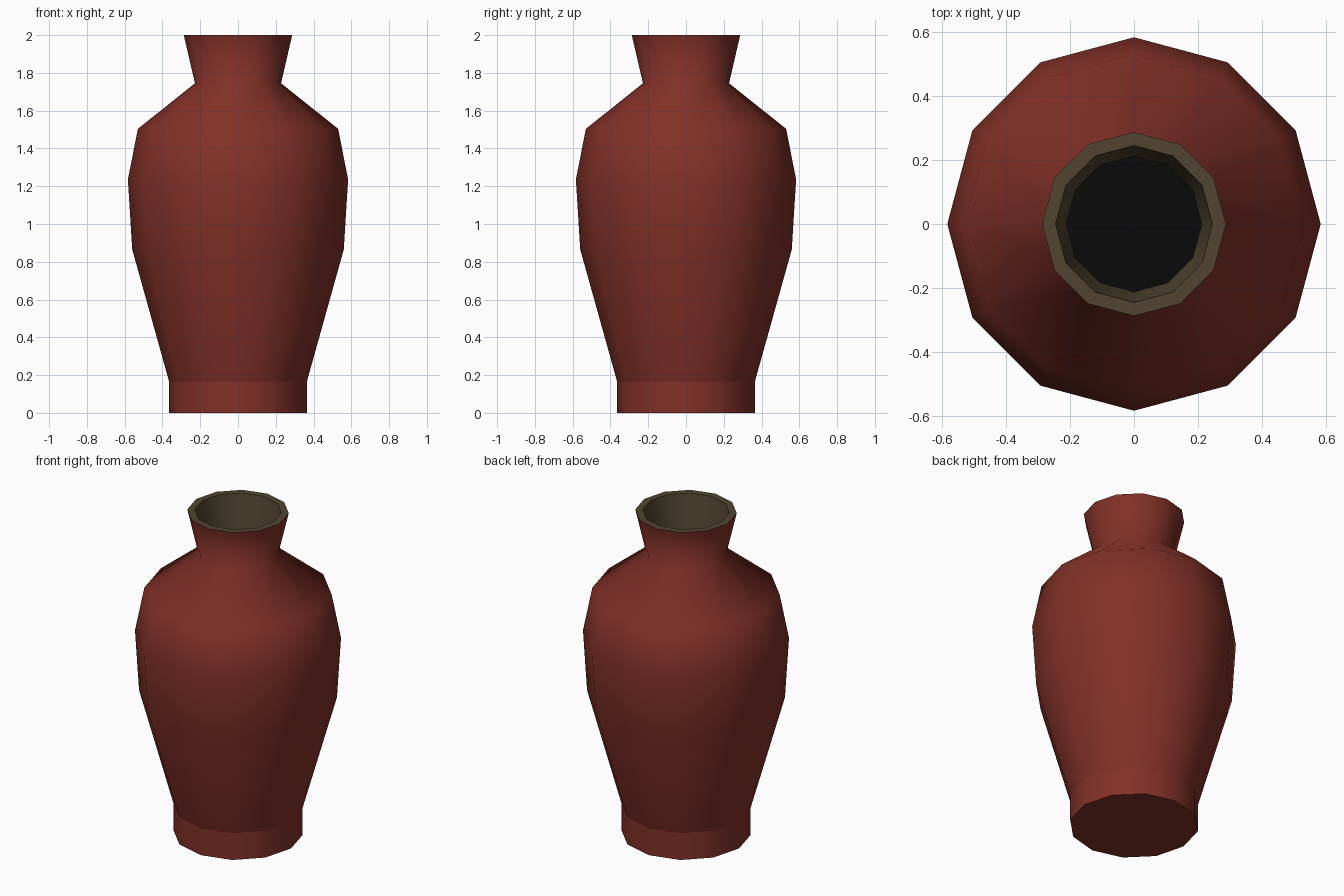
import bpy, bmesh
from math import cos, sin, tau

if "Cube" in bpy.data.objects:
    bpy.data.objects.remove(bpy.data.objects["Cube"])

SIDES = 12


def material(name, rgb):
    m = bpy.data.materials.new(name)
    m.diffuse_color = (*rgb, 1)
    m.use_nodes = True
    m.node_tree.nodes["Principled BSDF"].inputs["Base Color"].default_value = m.diffuse_color
    return m


# (radius, z) from the underside, up the outer wall, over the lip, into the mouth
profile = [(0.365, 0), (0.365, 0.167), (0.56, 0.865), (0.583, 1.236),
           (0.53, 1.504), (0.228, 1.745), (0.287, 2.0),
           (0.245, 2.0), (0.212, 1.75)]
# Material of each band: 0 red glaze, 1 olive lip, 2 dark mouth
band_material = [0, 0, 0, 0, 0, 0, 1, 1]
sharp_rings = {0, 1, 6, 7, 8}

bm = bmesh.new()
rings = [[bm.verts.new((r * cos(tau * i / SIDES), r * sin(tau * i / SIDES), z))
          for i in range(SIDES)] for r, z in profile]

# Lathed wall
for k, mat in enumerate(band_material):
    a, b = rings[k], rings[k + 1]
    for i in range(SIDES):
        j = (i + 1) % SIDES
        f = bm.faces.new((a[i], a[j], b[j], b[i]))
        f.material_index = mat
        f.smooth = True

# Flat underside and dark floor of the mouth
bm.faces.new(rings[0][::-1]).material_index = 0
bm.faces.new(rings[-1]).material_index = 2

# Crisp foot and lip edges, everything else smooth
for k in sharp_rings:
    for i in range(SIDES):
        bm.edges.get((rings[k][i], rings[k][(i + 1) % SIDES])).smooth = False

mesh = bpy.data.meshes.new("vase")
bm.to_mesh(mesh)
bm.free()
for name, rgb in (("red_glaze", (0.22, 0.03, 0.02)),
                  ("olive_lip", (0.085, 0.06, 0.03)),
                  ("dark_mouth", (0.003, 0.003, 0.003))):
    mesh.materials.append(material(name, rgb))
vase = bpy.data.objects.new("vase", mesh)
bpy.context.collection.objects.link(vase)
